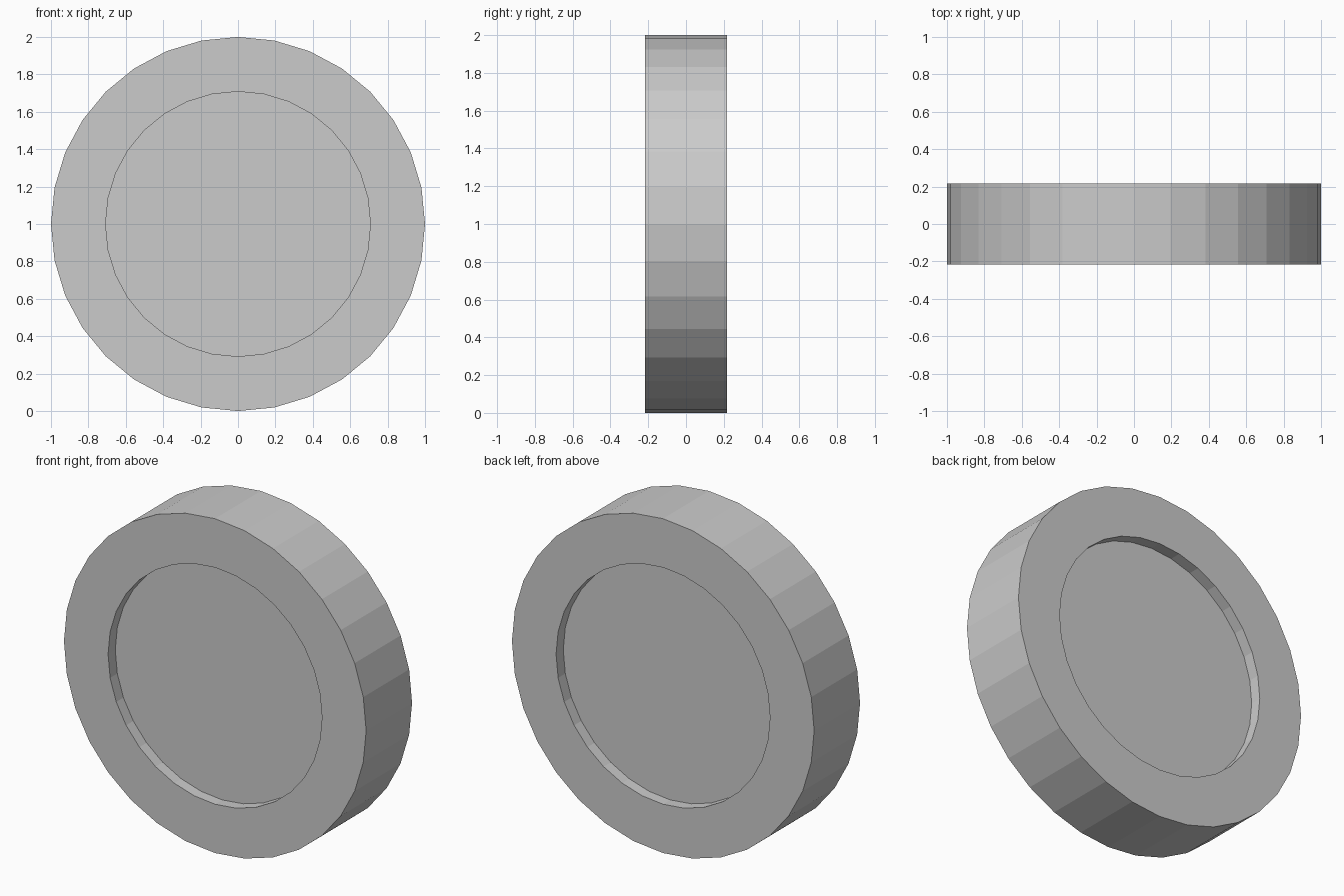
import bpy, bmesh
from math import cos, pi
from mathutils import Matrix, Vector

if "Cube" in bpy.data.objects:
    bpy.data.objects.remove(bpy.data.objects["Cube"])

SIDES, RADIUS, INNER = 32, 1.0, 0.708
WIDTH, RECESS = 0.434, 0.068

# Wheel drum, axis along y, standing on the ground
bm = bmesh.new()
placement = Matrix.Translation((0, 0, RADIUS)) @ Matrix.Rotation(pi / 2, 4, 'X')
bmesh.ops.create_cone(bm, cap_ends=True, segments=SIDES, radius1=RADIUS,
                      radius2=RADIUS, depth=WIDTH, matrix=placement)
bm.normal_update()

# Flat rim and recessed disc on both faces
caps = [f for f in bm.faces if len(f.verts) == SIDES]
bmesh.ops.inset_individual(bm, faces=caps, use_even_offset=True,
                           thickness=(RADIUS - INNER) * cos(pi / SIDES))
discs = bmesh.ops.extrude_discrete_faces(bm, faces=caps)["faces"]
for disc in discs:
    inward = 1 if disc.calc_center_median().y < 0 else -1
    bmesh.ops.translate(bm, verts=disc.verts, vec=Vector((0, inward * RECESS, 0)))
bmesh.ops.recalc_face_normals(bm, faces=bm.faces)

mesh = bpy.data.meshes.new("wheel")
bm.to_mesh(mesh)
bm.free()
bpy.context.collection.objects.link(bpy.data.objects.new("wheel", mesh))
